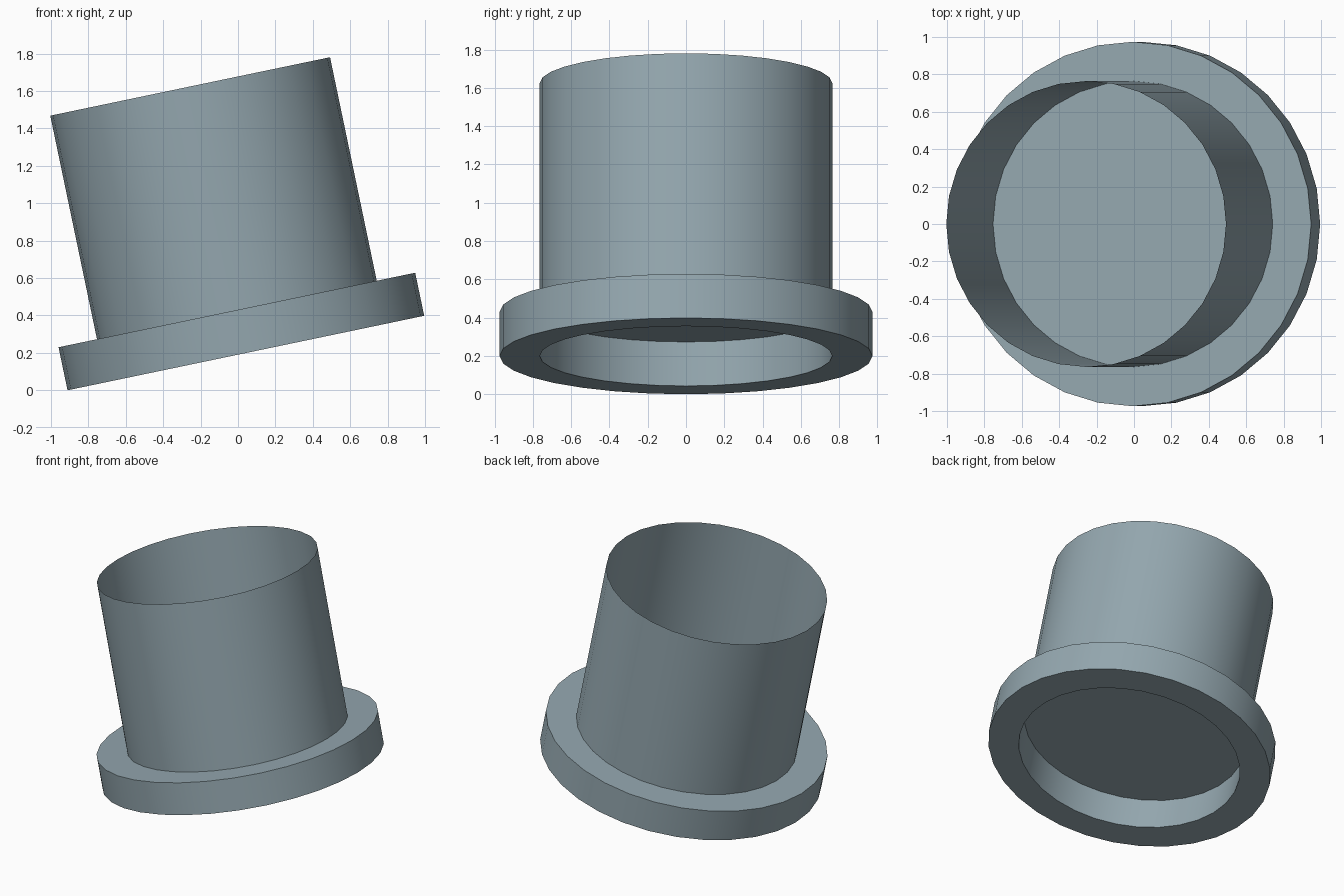
import bpy
import bmesh
import math
from mathutils import Matrix

if "Cube" in bpy.data.objects:
    bpy.data.objects.remove(bpy.data.objects["Cube"], do_unlink=True)

SIDES = 32
TUBE_R, FLANGE_R = 0.764, 0.974
FLANGE_H, TUBE_H = 0.235, 1.456
TILT = math.radians(-11.8)
PLACE = (Matrix.Translation((0.042, 0, FLANGE_R * math.sin(-TILT)))
         @ Matrix.Rotation(TILT, 4, "Y"))

grey = bpy.data.materials.new("blue grey")
grey.use_nodes = True
colour = (0.296, 0.387, 0.429, 1)
grey.diffuse_color = colour
grey.node_tree.nodes["Principled BSDF"].inputs["Base Color"].default_value = colour


def lathe(name, profile, fill=False):
    """Turn a (radius, height) profile around the tilted axis."""
    bm = bmesh.new()
    rings = []
    for r, h in profile:
        rings.append([bm.verts.new((r * math.cos(a), r * math.sin(a), h))
                      for a in (math.tau * i / SIDES for i in range(SIDES))])
    for low, high in zip(rings, rings[1:]):
        for i in range(SIDES):
            j = (i + 1) % SIDES
            bm.faces.new((low[i], low[j], high[j], high[i]))
    if fill:
        bm.faces.new(rings[0])
    mesh = bpy.data.meshes.new(name)
    bm.to_mesh(mesh)
    bm.free()
    mesh.materials.append(grey)
    obj = bpy.data.objects.new(name, mesh)
    bpy.context.collection.objects.link(obj)
    obj.matrix_world = PLACE
    bpy.ops.object.select_all(action="DESELECT")
    obj.select_set(True)
    bpy.context.view_layer.objects.active = obj
    bpy.ops.object.shade_smooth_by_angle(angle=math.radians(30))


# Open thin-walled tube
lathe("tube_wall", [(TUBE_R, 0), (TUBE_R, TUBE_H)])
# Flange around the lower end
lathe("flange", [(TUBE_R, 0), (FLANGE_R, 0), (FLANGE_R, FLANGE_H), (TUBE_R, FLANGE_H)])
# Floor closing the tube, level with the flange top
lathe("tube_floor", [(TUBE_R, FLANGE_H)], fill=True)
